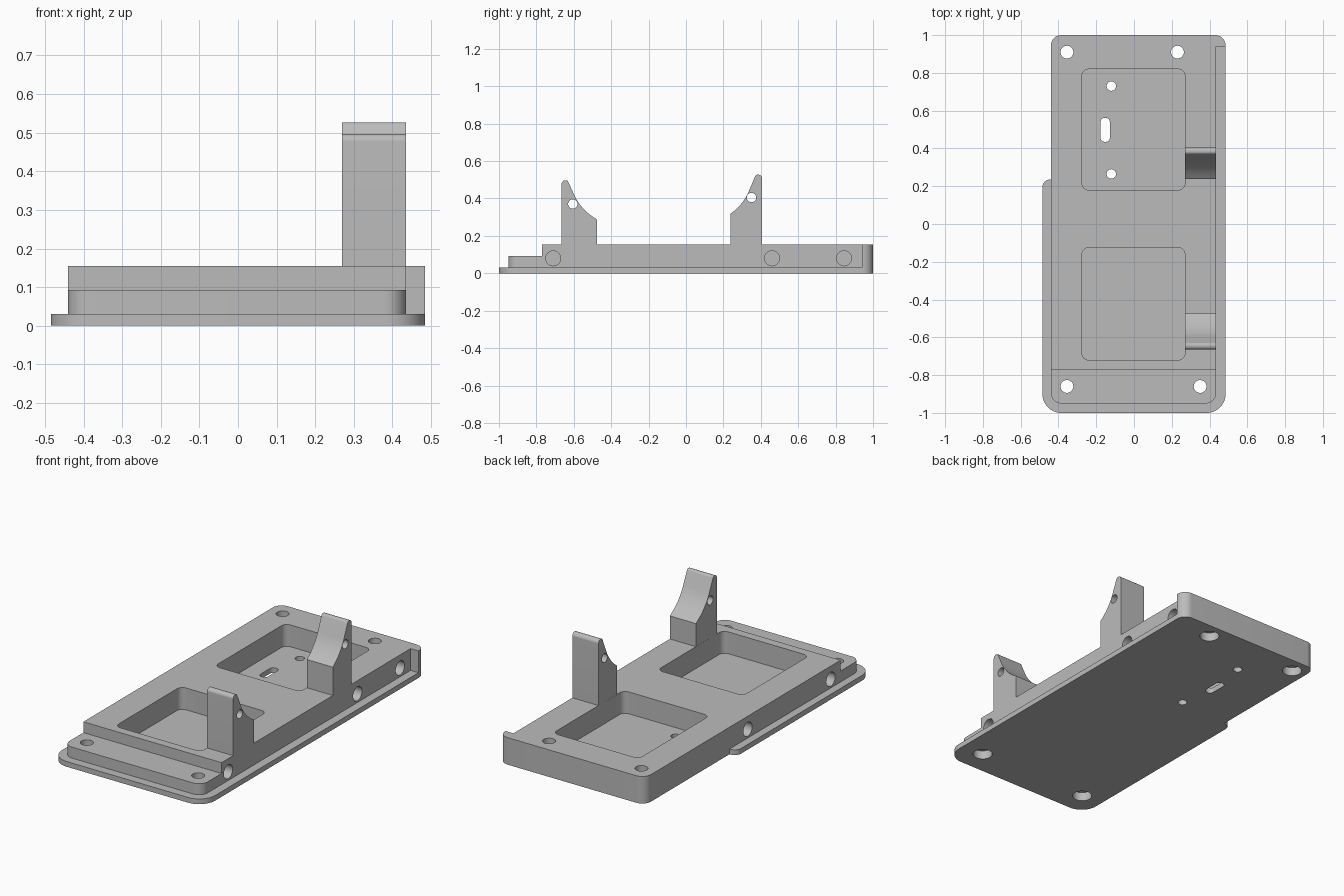
import bpy, bmesh, math
from mathutils import Vector, Matrix

cube = bpy.data.objects.get("Cube")
if cube:
    bpy.data.objects.remove(cube, do_unlink=True)

grey = bpy.data.materials.new("plain_grey")
grey.use_nodes = True
COLOR = (0.5, 0.5, 0.5, 1)
grey.diffuse_color = COLOR
grey.node_tree.nodes["Principled BSDF"].inputs["Base Color"].default_value = COLOR


def rounded(corners, steps=10):
    """Closed outline from (x, y, radius) corners."""
    out = []
    for i, (x, y, r) in enumerate(corners):
        p = Vector((x, y))
        if r == 0:
            out.append(p)
            continue
        u = (Vector(corners[i - 1][:2]) - p).normalized()
        v = (Vector(corners[(i + 1) % len(corners)][:2]) - p).normalized()
        half = u.angle(v) / 2
        c = p + (u + v).normalized() * r / math.sin(half)
        t = r / math.tan(half)
        d0, d1 = p + u * t - c, p + v * t - c
        out += [c + d0.lerp(d1, k / steps).normalized() * r for k in range(steps + 1)]
    return out


def box_outline(x0, x1, y0, y1, r):
    return rounded([(x0, y0, r), (x1, y0, r), (x1, y1, r), (x0, y1, r)])


def circle(x, y, r, n=32):
    return [Vector((x + r * math.cos(math.tau * k / n), y + r * math.sin(math.tau * k / n)))
            for k in range(n)]


def prism(name, outline, lo, hi, along_x=False):
    """Extrude an outline along z, or a (y, z) outline along x."""
    bm = bmesh.new()
    place = (lambda p, h: (h, p.x, p.y)) if along_x else (lambda p, h: (p.x, p.y, h))
    face = bm.faces.new([bm.verts.new(place(p, lo)) for p in outline])
    new = bmesh.ops.extrude_face_region(bm, geom=[face])["geom"]
    move = Vector((hi - lo, 0, 0)) if along_x else Vector((0, 0, hi - lo))
    bmesh.ops.translate(bm, vec=move, verts=[g for g in new if isinstance(g, bmesh.types.BMVert)])
    bmesh.ops.recalc_face_normals(bm, faces=bm.faces)
    mesh = bpy.data.meshes.new(name)
    bm.to_mesh(mesh)
    bm.free()
    mesh.materials.append(grey)
    obj = bpy.data.objects.new(name, mesh)
    bpy.context.collection.objects.link(obj)
    return obj


def combine(target, other, operation):
    """Apply a boolean and discard the second object."""
    mod = target.modifiers.new(operation, 'BOOLEAN')
    mod.operation, mod.solver, mod.object = operation, 'EXACT', other
    bpy.context.view_layer.objects.active = target
    bpy.ops.object.modifier_apply(modifier=mod.name)
    bpy.data.objects.remove(other, do_unlink=True)


PLATE, STEP, TOP = 0.03, 0.093, 0.155
LEFT, RIGHT, EDGE = -0.44, 0.435, 0.485

# Flanged base plate, narrower behind the left flange
holder = prism("mounting_base", rounded([
    (-EDGE, -1, 0.1), (EDGE, -1, 0.1), (EDGE, 1, 0.055), (LEFT, 1, 0.055),
    (LEFT, 0.235, 0), (-EDGE, 0.235, 0.04)]), 0, PLATE)

# Main block with its rear end lip, and the low front step
block = prism("main_block", rounded([
    (LEFT, -0.77, 0), (RIGHT, -0.77, 0), (RIGHT, 0.94, 0), (EDGE, 0.94, 0),
    (EDGE, 1, 0.055), (LEFT, 1, 0.055)]), 0.01, TOP)
front_step = prism("front_step", rounded([
    (LEFT, -0.95, 0.055), (RIGHT, -0.95, 0.055), (RIGHT, -0.7, 0), (LEFT, -0.7, 0)]), 0.01, STEP)

# Two hooked posts on the side edge
front_post = prism("front_post", rounded([
    (-0.665, 0.12, 0), (-0.665, 0.497, 0.02), (-0.633, 0.497, 0.015),
    (-0.565, 0.347, 0.28), (-0.475, 0.287, 0), (-0.475, 0.12, 0)]), 0.27, RIGHT, True)
rear_post = prism("rear_post", rounded([
    (0.407, 0.12, 0), (0.407, 0.527, 0.02), (0.373, 0.527, 0.015),
    (0.31, 0.377, 0.28), (0.237, 0.317, 0), (0.237, 0.12, 0)]), 0.27, RIGHT, True)
for part in (block, front_step, front_post, rear_post):
    combine(holder, part, 'UNION')

cutters = []
# Square pockets down to the plate
for y0, y1 in ((-0.72, -0.125), (0.18, 0.82)):
    cutters.append(prism("pocket", box_outline(-0.275, 0.2695, y0, y1, 0.035), PLATE, 0.2))
# Counterbored screw holes
for x, y in ((-0.355, 0.91), (0.23, 0.91), (-0.355, -0.86), (0.35, -0.86)):
    cutters.append(prism("screw_hole", circle(x, y, 0.034), -0.1, 0.3))
    cutters.append(prism("counterbore", circle(x, y, 0.052), -0.1, 0.05))
# Small holes and slot in the rear pocket floor
for y in (0.265, 0.73):
    cutters.append(prism("floor_hole", circle(-0.12, y, 0.025), -0.1, 0.1))
cutters.append(prism("floor_slot", box_outline(-0.177, -0.128, 0.435, 0.562, 0.022), -0.1, 0.1))
# Pin holes through the posts
for y, z in ((-0.605, 0.37), (0.35, 0.405)):
    cutters.append(prism("pin_hole", circle(y, z, 0.025), 0.2, 0.5, True))
# Round blind sockets in both long sides
for y in (-0.71, 0.46, 0.845):
    cutters.append(prism("right_socket", circle(y, 0.08, 0.04), RIGHT - 0.06, 0.6, True))
for y in (-0.68, 0.07):
    cutters.append(prism("left_socket", circle(y, 0.08, 0.04), -0.6, LEFT + 0.06, True))
for cutter in cutters:
    combine(holder, cutter, 'DIFFERENCE')

# Smooth the rounds, keep the machined edges sharp
bpy.ops.object.select_all(action='DESELECT')
holder.select_set(True)
bpy.context.view_layer.objects.active = holder
bpy.ops.object.shade_smooth_by_angle(angle=math.radians(25))
